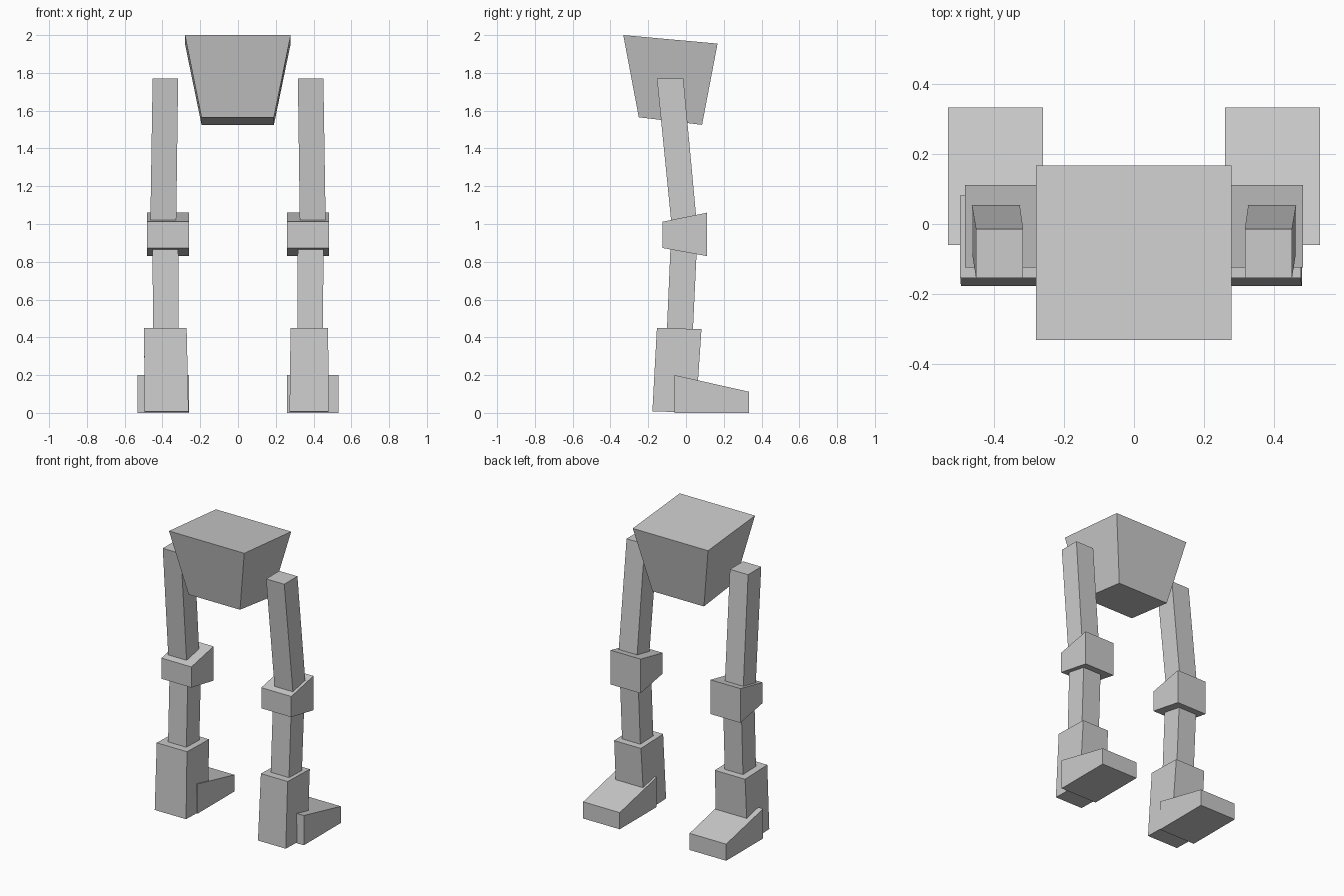
import bpy
import bmesh

cube = bpy.data.objects.get("Cube")
if cube:
    bpy.data.objects.remove(cube, do_unlink=True)

grey = bpy.data.materials.new("plain_grey")
grey.use_nodes = True
colour = (0.6, 0.6, 0.6, 1)
grey.diffuse_color = colour
grey.node_tree.nodes["Principled BSDF"].inputs["Base Color"].default_value = colour


def block(name, profile, low_x, high_x, side=1):
    """Tapered box: side profile (y, z) runs bottom front, bottom back, top back, top front."""
    bm = bmesh.new()
    loops = []
    for end in range(2):
        widths = (low_x, low_x, high_x, high_x)
        loops.append([bm.verts.new((side * w[end], y, z))
                      for w, (y, z) in zip(widths, profile)])
    a, b = loops
    bm.faces.new(a)
    bm.faces.new(b[::-1])
    for i in range(4):
        j = (i + 1) % 4
        bm.faces.new((a[j], a[i], b[i], b[j]))
    bmesh.ops.recalc_face_normals(bm, faces=bm.faces)
    mesh = bpy.data.meshes.new(name)
    bm.to_mesh(mesh)
    bm.free()
    mesh.materials.append(grey)
    obj = bpy.data.objects.new(name, mesh)
    bpy.context.collection.objects.link(obj)
    return obj


# Pelvis, wider at the top and tipped back
block("pelvis", [(-0.25, 1.565), (0.085, 1.525), (0.167, 1.955), (-0.332, 2.0)],
      (-0.193, 0.19), (-0.281, 0.279))

# Legs; the right boot is a little wider than the left
boots = {"left": ((0.273, 0.48), (0.278, 0.477)),
         "right": ((0.262, 0.495), (0.272, 0.497))}
for label, side in (("left", 1), ("right", -1)):
    block(label + "_thigh",
          [(-0.072, 0.95), (0.062, 0.95), (-0.014, 1.77), (-0.154, 1.77)],
          (0.328, 0.465), (0.317, 0.452), side)
    block(label + "_knee",
          [(-0.124, 0.873), (0.112, 0.83), (0.112, 1.06), (-0.124, 1.012)],
          (0.26, 0.483), (0.26, 0.483), side)
    block(label + "_shin",
          [(-0.107, 0.3), (0.03, 0.3), (0.061, 0.95), (-0.079, 0.95)],
          (0.313, 0.449), (0.317, 0.453), side)
    block(label + "_boot",
          [(-0.178, 0.008), (0.052, 0.002), (0.082, 0.443), (-0.154, 0.45)],
          *boots[label], side)
    block(label + "_foot",
          [(-0.06, 0), (0.333, 0), (0.333, 0.112), (-0.06, 0.2)],
          (0.26, 0.532), (0.26, 0.532), side)
